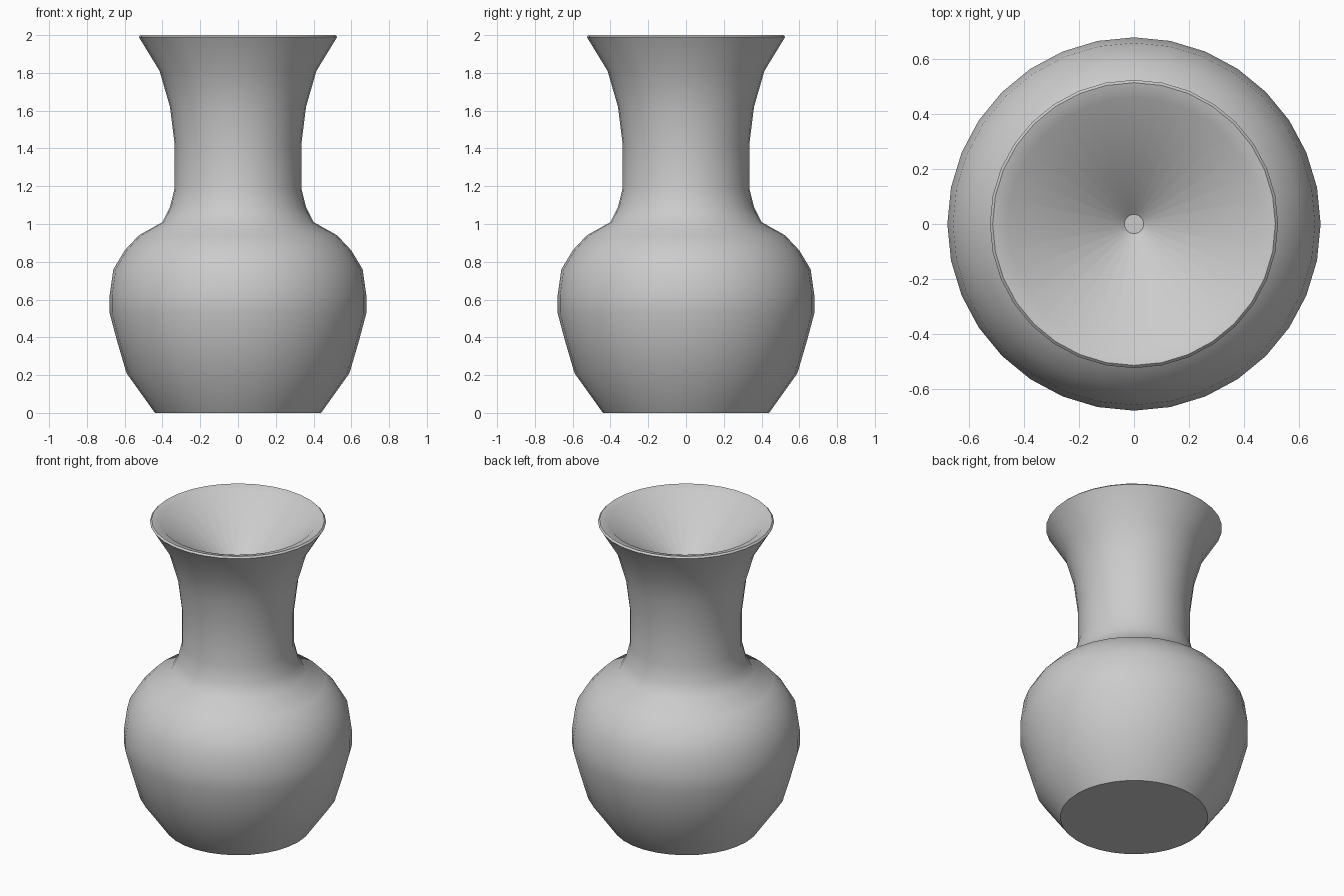
import bpy, bmesh, math

if "Cube" in bpy.data.objects:
    bpy.data.objects.remove(bpy.data.objects["Cube"])

SIDES = 32

# Vase profile (radius, height): outer wall from foot to lip, then the funnel mouth
PROFILE = [
    (0.44, 0.0), (0.59, 0.21), (0.64, 0.38), (0.68, 0.53), (0.68, 0.62),
    (0.66, 0.76), (0.60, 0.86), (0.525, 0.94), (0.40, 1.01), (0.36, 1.09),
    (0.335, 1.19), (0.335, 1.42), (0.36, 1.62), (0.415, 1.81),
    (0.525, 1.99), (0.515, 2.0), (0.46, 1.985), (0.035, 1.62),
]


def lathe(name, profile, sides):
    """Revolve a profile around z and cap both ends."""
    bm = bmesh.new()
    rings = []
    for r, z in profile:
        ring = []
        for i in range(sides):
            a = 2 * math.pi * i / sides
            ring.append(bm.verts.new((r * math.cos(a), r * math.sin(a), z)))
        rings.append(ring)
    for low, high in zip(rings, rings[1:]):
        for i in range(sides):
            j = (i + 1) % sides
            bm.faces.new((low[i], low[j], high[j], high[i]))
    bm.faces.new(rings[0][::-1])
    bm.faces.new(rings[-1])
    mesh = bpy.data.meshes.new(name)
    bm.to_mesh(mesh)
    bm.free()
    obj = bpy.data.objects.new(name, mesh)
    bpy.context.collection.objects.link(obj)
    return obj


# Vase body with smooth walls and crisp foot and lip
vase = lathe("vase", PROFILE, SIDES)
bpy.context.view_layer.objects.active = vase
vase.select_set(True)
bpy.ops.object.shade_smooth_by_angle(angle=math.radians(38))
